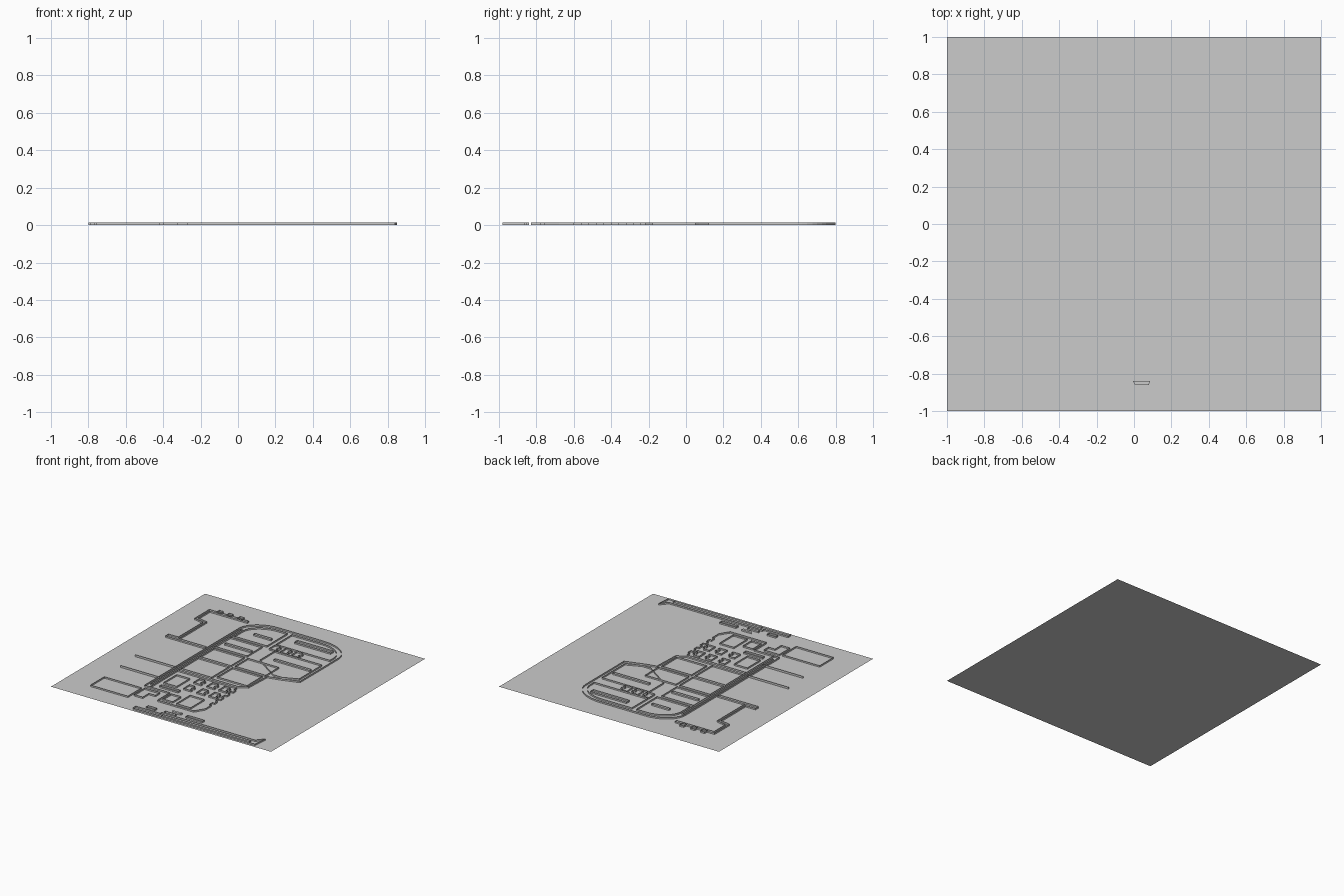
import bpy, bmesh, math

H = 0.013  # wall height


def make(name, bm):
    me = bpy.data.meshes.new(name)
    bm.to_mesh(me)
    bm.free()
    ob = bpy.data.objects.new(name, me)
    bpy.context.collection.objects.link(ob)
    return ob


def walls(name, loops, cap=False):
    """Upright open-topped ribbons following closed plan outlines."""
    bm = bmesh.new()
    for pts in loops:
        # keep every outline anticlockwise so the sides face outward
        area = sum(a[0] * b[1] - b[0] * a[1] for a, b in zip(pts, pts[1:] + pts[:1]))
        pts = pts if area > 0 else pts[::-1]
        lo = [bm.verts.new((x, y, 0)) for x, y in pts]
        hi = [bm.verts.new((x, y, H)) for x, y in pts]
        n = len(pts)
        for i in range(n):
            j = (i + 1) % n
            bm.faces.new((lo[i], lo[j], hi[j], hi[i]))
        if cap:
            bm.faces.new(hi)
    return make(name, bm)


def rect(x0, x1, y0, y1):
    return [(x0, y0), (x1, y0), (x1, y1), (x0, y1)]


def arc(cx, cy, rx, ry, a0, a1, n=10):
    return [(cx + rx * math.cos(math.radians(a0 + (a1 - a0) * i / n)),
             cy + ry * math.sin(math.radians(a0 + (a1 - a0) * i / n))) for i in range(n + 1)]


def notched(x0, x1, y0, y1, count, depth):
    """Rectangle whose right side steps in and out."""
    pts = [(x0, y1), (x0, y0)]
    step = (y1 - y0) / (2 * count)
    for i in range(count):
        y = y0 + 2 * i * step
        pts += [(x1, y), (x1, y + step), (x1 - depth, y + step), (x1 - depth, y + 2 * step)]
    return pts


# Base sheet
bm = bmesh.new()
bmesh.ops.create_grid(bm, x_segments=1, y_segments=1, size=1)
make("base_sheet", bm)

# Outer shell: rounded far end, stepped near end
walls("outer_wall", [
    arc(0.22, 0.62, 0.26, 0.18, 0, 90) + arc(-0.19, 0.62, 0.24, 0.18, 90, 180)
    + [(-0.43, -0.60), (-0.38, -0.60), (-0.38, -0.22), (0.15, -0.22), (0.22, -0.18),
       (0.23, 0.05), (0.32, 0.07), (0.48, 0.12)]])

# Inner lining of the shell, split by the corridor
walls("inner_wall", [
    [(-0.10, 0.26), (-0.10, 0.46), (-0.39, 0.46), (-0.39, 0.26)],
    arc(-0.17, 0.60, 0.21, 0.16, 90, 180) + [(-0.38, 0.49), (-0.08, 0.49), (-0.08, 0.76)],
    arc(0.23, 0.60, 0.22, 0.16, 0, 90) + [(-0.04, 0.76), (-0.04, 0.55), (0.45, 0.55)],
    [(0.02, 0.26), (0.02, 0.45), (0.45, 0.45), (0.45, 0.15), (0.33, 0.10), (0.25, 0.10)],
])

# Middle cabins
walls("middle_cabins", [
    rect(-0.38, -0.10, 0.05, 0.23), rect(-0.38, -0.10, -0.20, 0.03),
    rect(-0.07, 0.21, 0.06, 0.23), rect(-0.07, 0.20, -0.17, 0.03)])

# Double-line partitions
walls("partitions", [
    rect(-0.41, -0.395, -0.55, 0.62),
    rect(-0.36, -0.12, 0.34, 0.36), rect(0.10, 0.43, 0.32, 0.34),
    rect(0.05, 0.38, 0.66, 0.70), rect(-0.28, -0.12, 0.60, 0.62)])

# Stepped fixtures in the far cabins
walls("far_fixtures", [notched(x, x + 0.07, 0.46, 0.54, 2, 0.02)
                       for x in (-0.04, 0.06, 0.16)])

# Near section: stepped side wall and cabins
walls("near_section", [
    [(-0.38, -0.60), (-0.20, -0.60), (-0.20, -0.76), (0.13, -0.76), (0.18, -0.68)]
    + notched(-0.38, 0.18, -0.64, -0.24, 5, 0.02)[2:] + [(-0.38, -0.24)]])
walls("near_cabins", [
    rect(-0.05, 0.08, -0.73, -0.55), rect(-0.18, -0.09, -0.72, -0.61),
    rect(-0.34, -0.22, -0.48, -0.31), rect(-0.33, -0.16, -0.55, -0.52)])
walls("near_fixtures", [notched(x, x + 0.07, y, y + 0.08, 2, 0.02)
                        for y in (-0.35, -0.48) for x in (-0.16, -0.04, 0.07)])

# Side rooms on the left
walls("left_near_room", [rect(-0.76, -0.42, -0.83, -0.65),
                         [(-0.40, -0.78), (-0.32, -0.78), (-0.32, -0.70), (-0.26, -0.70),
                          (-0.26, -0.64), (-0.40, -0.64)]])
walls("left_far_room", [
    [(-0.44, 0.20), (-0.80, 0.20), (-0.80, 0.24), (-0.71, 0.24), (-0.71, 0.56),
     (-0.80, 0.58), (-0.80, 0.77), (-0.44, 0.77), (-0.44, 0.75), (-0.78, 0.75),
     (-0.78, 0.60), (-0.69, 0.58), (-0.69, 0.22), (-0.44, 0.22)]])
walls("far_room_bumps", [rect(x, x + 0.04, 0.76, 0.80) for x in (-0.73, -0.64, -0.54)])

# Thin sections on the left
walls("thin_sections", [rect(-0.79, -0.42, -0.207, -0.20), rect(-0.77, -0.40, -0.425, -0.418)])

# Long strip along the near edge with a flared end
walls("edge_strip", [
    [(-0.27, -0.98), (0.84, -0.98), (0.85, -0.86), (0.80, -0.92), (-0.05, -0.92),
     (-0.05, -0.94), (-0.27, -0.94)],
    rect(-0.02, 0.78, -0.965, -0.945)])
walls("edge_blocks", [rect(-0.20, -0.12, -0.91, -0.88), rect(0.14, 0.29, -0.88, -0.85),
                      rect(-0.04, 0.06, -0.905, -0.885)])
walls("raised_block", [[(0.005, -0.86), (0.08, -0.86), (0.085, -0.84), (-0.005, -0.84)]], cap=True)
